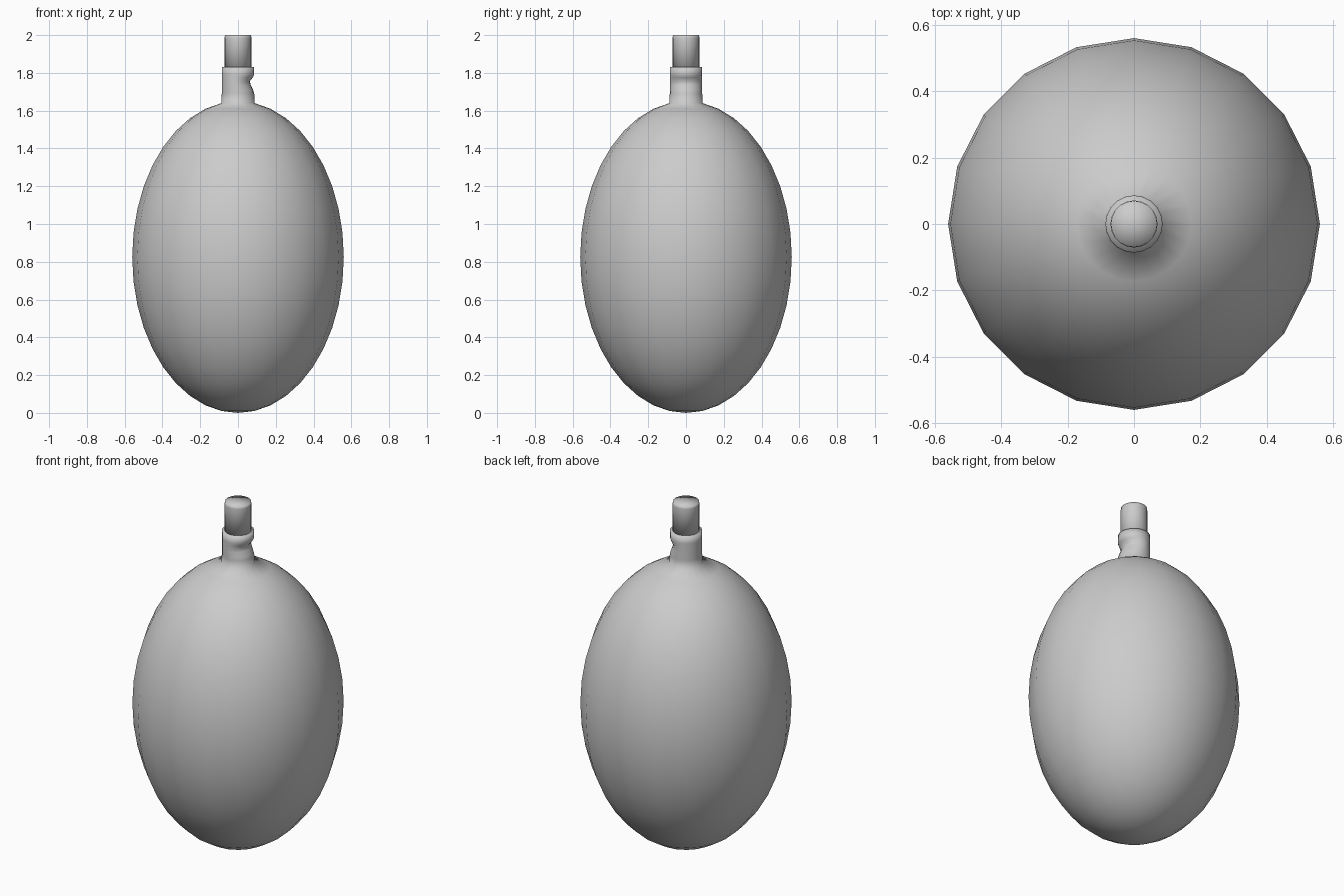
import bpy, bmesh
from math import sin, cos, pi

if "Cube" in bpy.data.objects:
    bpy.data.objects.remove(bpy.data.objects["Cube"])

SIDES = 20


def lathe(name, rows):
    """Spin (radius, z, dent) rows around z; dent pushes the +x side inward."""
    bm = bmesh.new()
    rings = []
    for r, z, dent in rows:
        if r == 0:
            rings.append([bm.verts.new((0, 0, z))])
            continue
        ring = []
        for i in range(SIDES):
            a = 2 * pi * i / SIDES
            rr = r - dent * max(0, cos(a))
            ring.append(bm.verts.new((rr * cos(a), rr * sin(a), z)))
        rings.append(ring)
    for lo, hi in zip(rings, rings[1:]):
        for i in range(SIDES):
            j = (i + 1) % SIDES
            if len(lo) == 1:
                bm.faces.new((lo[0], hi[j], hi[i]))
            elif len(hi) == 1:
                bm.faces.new((lo[i], lo[j], hi[0]))
            else:
                bm.faces.new((lo[i], lo[j], hi[j], hi[i]))
    bmesh.ops.recalc_face_normals(bm, faces=bm.faces)
    for f in bm.faces:
        f.smooth = True
    me = bpy.data.meshes.new(name)
    bm.to_mesh(me)
    bm.free()
    ob = bpy.data.objects.new(name, me)
    bpy.context.collection.objects.link(ob)
    return ob


# Egg-shaped bulb flowing into a neck that is pinched on its right side
rows = [(0, 0, 0)]
rows += [(0.56 * sin(pi * k / 20), 0.825 - 0.825 * cos(pi * k / 20), 0)
         for k in range(1, 20)]
rows += [(0.086, 1.69, 0), (0.086, 1.71, 0.006), (0.086, 1.735, 0.018),
         (0.086, 1.755, 0.024), (0.086, 1.775, 0.008), (0.086, 1.79, 0),
         (0.086, 1.83, 0), (0, 1.83, 0)]
lathe("bulb_with_neck", rows)

# Narrow tube out of the neck
lathe("tube", [(0, 1.80, 0), (0.071, 1.80, 0), (0.071, 1.985, 0),
               (0.069, 2.0, 0), (0, 2.0, 0)])
